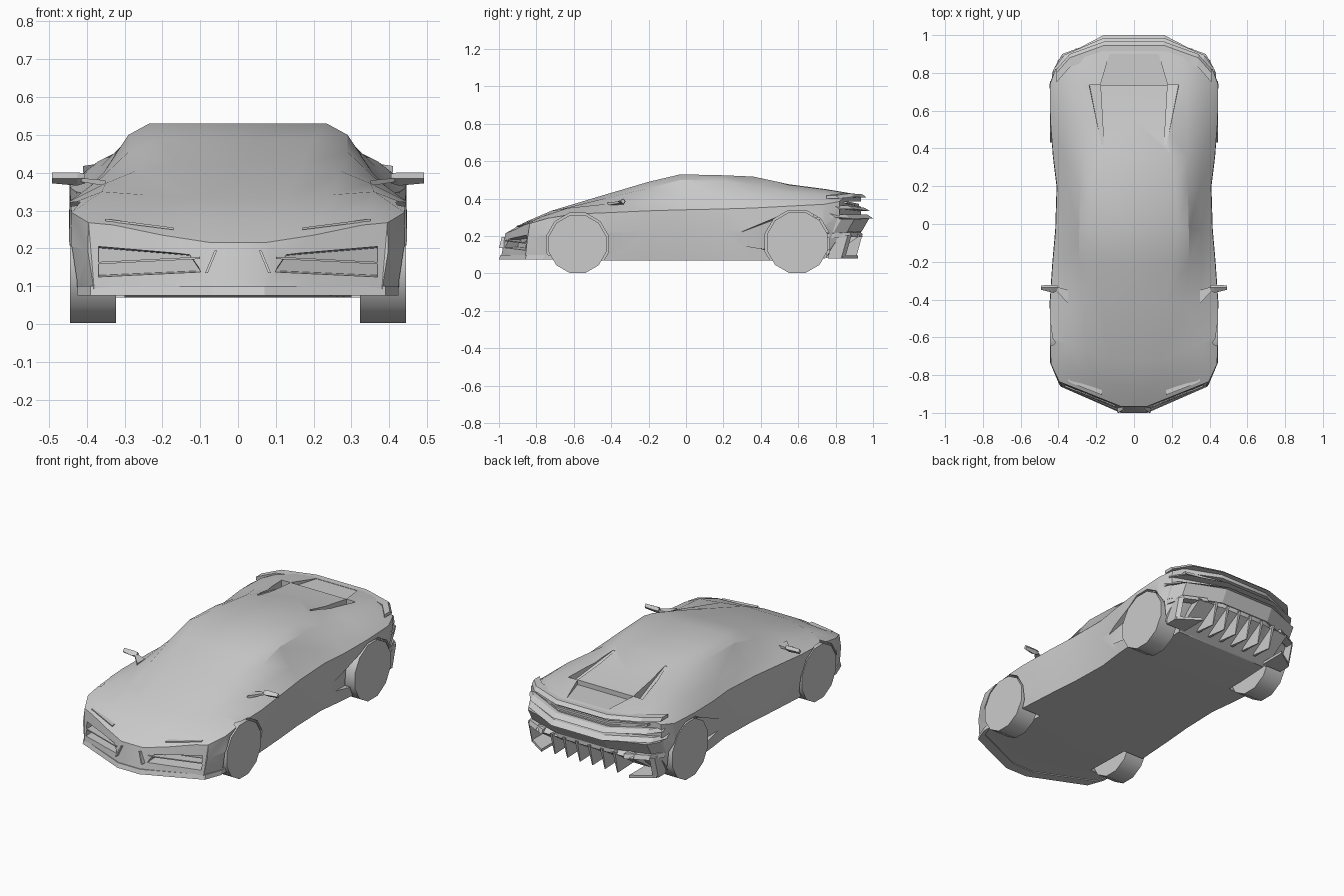
import bpy, bmesh, math
from mathutils import Matrix

if "Cube" in bpy.data.objects:
    bpy.data.objects.remove(bpy.data.objects["Cube"])


def finish(name, bm, angle=28):
    bmesh.ops.recalc_face_normals(bm, faces=bm.faces)
    me = bpy.data.meshes.new(name)
    bm.to_mesh(me)
    bm.free()
    ob = bpy.data.objects.new(name, me)
    bpy.context.collection.objects.link(ob)
    if angle:
        smooth(ob, angle)
    return ob


def smooth(ob, angle):
    bpy.ops.object.select_all(action='DESELECT')
    ob.select_set(True)
    bpy.context.view_layer.objects.active = ob
    bpy.ops.object.shade_smooth_by_angle(angle=math.radians(angle))


def loft(name, rings, side=1):
    """Skin closed rings of points and cap both ends."""
    bm = bmesh.new()
    vs = [[bm.verts.new((x * side, y, z)) for x, y, z in r] for r in rings]
    n = len(rings[0])
    for a, b in zip(vs, vs[1:]):
        for i in range(n):
            j = (i + 1) % n
            bm.faces.new((a[i], a[j], b[j], b[i]))
    bm.faces.new(vs[0])
    bm.faces.new(vs[-1])
    return finish(name, bm, 0)


def band(name, half, h, d, side=0, tip=0):
    """Bar following a plan path of (x, y, z); side=0 spans both halves."""
    pts = half if side else [(-x, y, z) for x, y, z in reversed(half) if x > 0] + half
    rings = [[(x, y, z), (x, y + tip, z + h), (x, y + d, z + h), (x, y + d, z)]
             for x, y, z in pts]
    return loft(name, rings, side or 1)


def cylinder(name, x0, x1, y, z, r, n=12):
    bm = bmesh.new()
    m = (Matrix.Translation(((x0 + x1) / 2, y, z)) @ Matrix.Rotation(math.pi / 2, 4, 'Y')
         @ Matrix.Rotation(math.pi / n, 4, 'Z'))
    bmesh.ops.create_cone(bm, cap_ends=True, segments=n, radius1=r, radius2=r,
                          depth=abs(x1 - x0), matrix=m)
    return finish(name, bm, 0)


def nose_y(x):
    return -1 + 0.44 * max(0, x - 0.07)


# Body stations: centre y, outer y, roof z, roof half width, pillar x/z, belt x/z,
# shoulder x/z, floor z
STATIONS = [
    (-.965, -.835, .215, .07, .20, .235, .33, .262, .395, .268, .08),
    (-.86, -.74, .275, .10, .22, .285, .34, .302, .440, .295, .08),
    (-.72, -.60, .335, .13, .25, .342, .36, .350, .443, .318, .075),
    (-.42, -.42, .425, .17, .27, .405, .35, .372, .445, .325, .07),
    (-.20, -.20, .490, .20, .29, .455, .36, .388, .430, .335, .07),
    (-.03, -.03, .530, .235, .29, .500, .355, .400, .415, .340, .07),
    (.20, .20, .525, .22, .285, .495, .35, .410, .408, .345, .07),
    (.36, .36, .518, .20, .28, .475, .36, .420, .428, .350, .07),
    (.55, .55, .477, .18, .28, .458, .37, .430, .443, .360, .07),
    (.74, .74, .452, .18, .28, .450, .37, .425, .445, .370, .08),
    (.935, .82, .420, .16, .26, .425, .34, .415, .415, .385, .20),
]


def body_shell():
    bm = bmesh.new()
    rows = []
    for k, (yc, yo, z0, x1, x2, z2, x3, z3, x4, z4, zb) in enumerate(STATIONS):
        def y(x):
            return yc + (yo - yc) * max(0, (x - x1) / (x4 - x1))
        top = [(0, z0), (x1, z0), (x2, z2), (x3, z3), (x4, z4)]
        nb = -.025 if k == 0 else 0
        pts = [(x, y(x), z) for x, z in top]
        pts.append((x4 + .002, y(x4) + nb / 2, z4 * .6 + zb * .4))
        pts += [(x * .96, y(x) + nb, zb) for x, _ in reversed(top)]
        rows.append([bm.verts.new(p) for p in pts])
    for a, b in zip(rows, rows[1:]):
        for i in range(10):
            bm.faces.new((a[i], a[i + 1], b[i + 1], b[i]))
    for r in (rows[0], rows[-1]):
        for i in range(4):
            bm.faces.new((r[i], r[i + 1], r[9 - i], r[10 - i]))
        bm.faces.new((r[4], r[5], r[6]))
    bmesh.ops.mirror(bm, geom=bm.verts[:] + bm.edges[:] + bm.faces[:],
                     matrix=Matrix.Identity(4), merge_dist=1e-4, axis='X')
    return finish("body", bm, 0)


def cut(ob, cutter):
    cutter.hide_render = True
    mod = ob.modifiers.new("cut", 'BOOLEAN')
    mod.operation, mod.solver, mod.object = 'DIFFERENCE', 'EXACT', cutter
    bpy.context.view_layer.objects.active = ob
    bpy.ops.object.modifier_apply(modifier=mod.name)
    bpy.data.objects.remove(cutter)


body = body_shell()
WHEELS = (("front", -.58, .157), ("rear", .595, .165))

for s in (1, -1):
    # Wheel arches
    for _, y, r in WHEELS:
        cut(body, cylinder("arch_cutter", s * .30, s * .6, y, r, r + .014))
    # Front air intakes
    hole = [(.10, .125), (.375, .105), (.375, .225), (.13, .192)]
    cut(body, loft("intake_cutter", [[(x, -1.2, z) for x, z in hole],
        [(x * .98, nose_y(x) + .085, .165 + (z - .165) * .6) for x, z in hole]], s))
    # Channels beside the rear deck panel
    cut(body, loft("channel_cutter", [
        [(.160, .42, .503), (.172, .42, .503), (.172, .42, .6), (.160, .42, .6)],
        [(.178, .735, .39), (.235, .735, .41), (.245, .735, .6), (.178, .735, .6)]], s))
    # Side intakes ahead of the rear wheels
    cut(body, loft("side_intake_cutter", [
        [(.425, .24, .16), (.425, .24, .20), (.5, .24, .20), (.5, .24, .16)],
        [(.375, .48, .12), (.385, .48, .29), (.5, .48, .31), (.5, .48, .10)]], s))

# Recess behind the deck panel
cut(body, loft("deck_cutter", [
    [(-.178, .735, .425), (.178, .735, .425), (.178, .735, .6), (-.178, .735, .6)],
    [(-.13, .90, .424), (.13, .90, .424), (.13, .90, .6), (-.13, .90, .6)]]))
# Tail light recess
cut(body, loft("tail_cutter", [
    [(x, .87 - .30 * max(0, abs(x) - .16), .345 + .03 * abs(x) / .36),
     (x, 1.1, .345 + .03 * abs(x) / .36), (x, 1.1, .385), (x, .87 - .30 * max(0, abs(x) - .16), .385)]
    for x in (-.36, -.16, .16, .36)]))
smooth(body, 28)

# Wheels
for end, y, r in WHEELS:
    for s, side in ((1, "right"), (-1, "left")):
        w = cylinder(f"{end}_wheel_{side}", s * .323, s * .444, y, r, r / math.cos(math.pi / 12) * .985)
        smooth(w, 35)

# Nose trim
band("front_splitter", [(.07, -1, .075), (.39, -.86, .075), (.425, -.765, .075)], .025, .06, tip=.008)
for s in (1, -1):
    band("intake_blade", [(.10, nose_y(.10) + .02, .172), (.375, nose_y(.375) + .015, .158)], .006, .06, s)
    band("headlight", [(.17, -.905, .249), (.35, -.835, .272)], .006, .03, s)
    loft("nose_strut", [[(.055, -.985, .195), (.062, -.985, .195), (.062, -.93, .195), (.055, -.93, .195)],
                        [(.08, -1, .135), (.087, -1, .135), (.087, -.93, .135), (.08, -.93, .135)]], s)

# Mirrors
for s in (1, -1):
    loft("mirror_head", [
        [(.405, -.335, .372), (.405, -.35, .385), (.405, -.335, .398), (.405, -.325, .385)],
        [(.425, -.335, .366), (.425, -.365, .385), (.425, -.335, .401), (.425, -.322, .385)],
        [(.492, -.335, .372), (.492, -.348, .385), (.492, -.335, .400), (.492, -.325, .385)]], s)
    loft("mirror_arm", [
        [(.35, -.42, .365), (.35, -.35, .365), (.35, -.35, .38), (.35, -.42, .38)],
        [(.415, -.35, .376), (.415, -.33, .376), (.415, -.33, .386), (.415, -.35, .386)]], s)

# Rear spoiler, light bar and bumper ledges
band("spoiler_lip", [(.16, .965, .405), (.34, .90, .41), (.41, .82, .40)], .018, -.07, tip=-.02)
band("tail_light_bar", [(.16, .925, .36), (.355, .86, .374)], .012, -.06)
band("bumper_upper_ledge", [(.16, .985, .333), (.37, .895, .345), (.425, .82, .345)], .018, -.12, tip=-.03)
band("bumper_lower_ledge", [(.16, 1.0, .295), (.39, .88, .295), (.435, .80, .30)], .02, -.12, tip=-.03)
band("bumper_skirt", [(.16, .94, .225), (.38, .86, .22), (.42, .79, .22)], .07, -.08, tip=.04)

# Diffuser tray, fins and corner vents
loft("diffuser_tray", [[(x, .75, .08), (x, .93, .20), (x, .90, .225), (x, .75, .12)]
                       for x in (-.31, .31)])
for i in range(6):
    x = -.20 + .08 * i
    loft("diffuser_fin", [[(x + d, .78, .095), (x + d * .3, .91, .085), (x + d, .945, .215), (x + d, .88, .205)]
                          for d in (-.008, .008)])
for s in (1, -1):
    band("corner_lip", [(.26, .945, .195), (.385, .885, .195), (.42, .80, .19)], .025, -.05, s, -.01)
    loft("corner_vane", [[(x, .76, .08), (x, .91 - o, .08), (x, .945 - o, .205), (x, .78, .21)]
                         for x, o in ((.385, .06), (.405, .08))], s)
    loft("corner_floor", [[(.28, .76, .08), (.28, .92, .08), (.28, .92, .095), (.28, .76, .095)],
                          [(.40, .76, .08), (.40, .84, .08), (.40, .84, .095), (.40, .76, .095)]], s)
